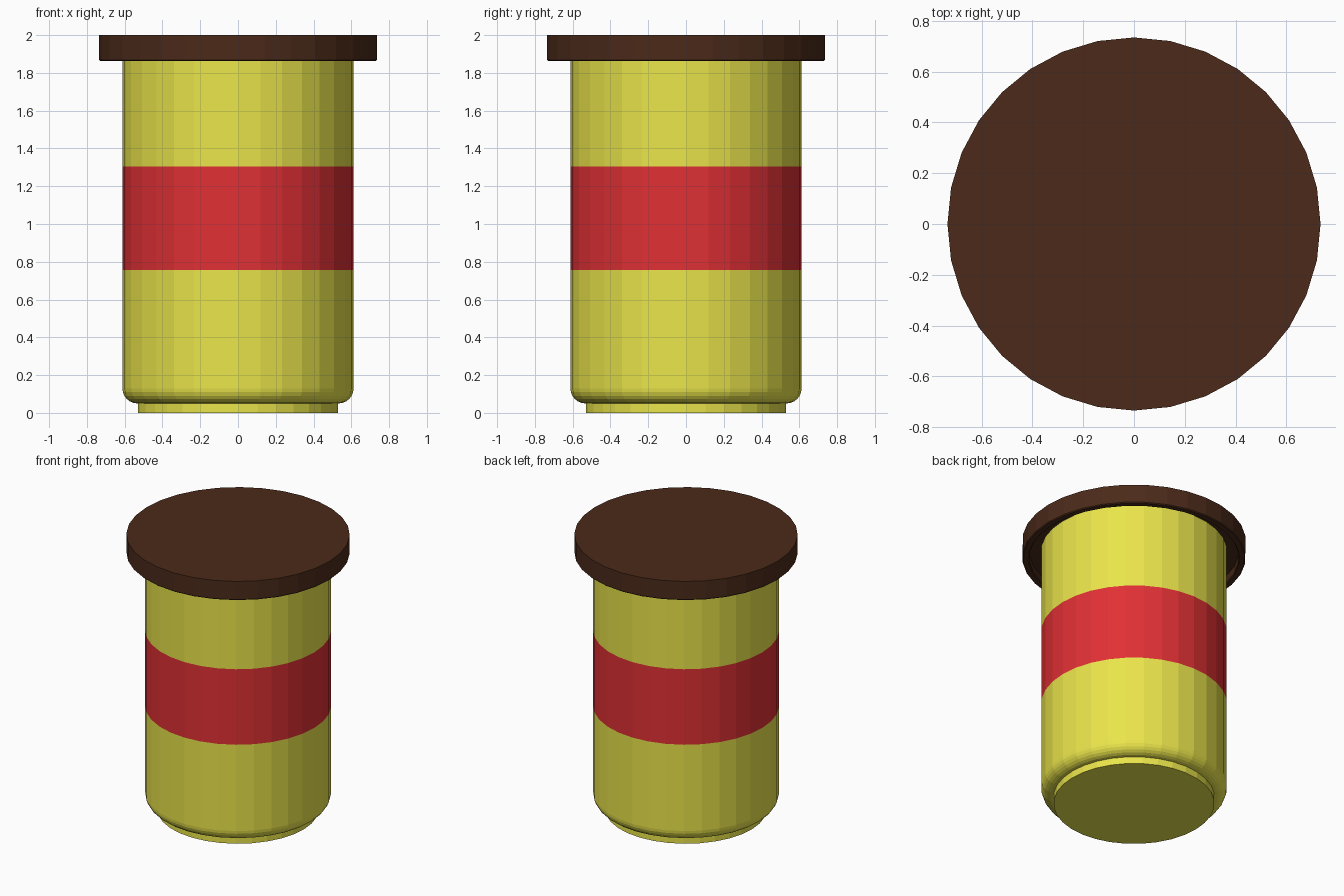
import bpy, bmesh
from math import cos, sin, pi

if "Cube" in bpy.data.objects:
    bpy.data.objects.remove(bpy.data.objects["Cube"])

SIDES = 32


def material(name, color):
    m = bpy.data.materials.new(name)
    m.diffuse_color = (*color, 1)
    m.use_nodes = True
    m.node_tree.nodes["Principled BSDF"].inputs["Base Color"].default_value = m.diffuse_color
    return m


def lathe(name, profile, mat):
    """Flat-shaded turned part; radius 0 closes the profile at the axis."""
    bm = bmesh.new()
    rings = []
    for r, z in profile:
        if r == 0:
            rings.append([bm.verts.new((0, 0, z))] * SIDES)
        else:
            rings.append([bm.verts.new((r * cos(2 * pi * i / SIDES),
                                        r * sin(2 * pi * i / SIDES), z))
                          for i in range(SIDES)])
    for a, b in zip(rings, rings[1:]):
        for i in range(SIDES):
            j = (i + 1) % SIDES
            bm.faces.new(dict.fromkeys((a[i], a[j], b[j], b[i])))
    bmesh.ops.recalc_face_normals(bm, faces=bm.faces)
    mesh = bpy.data.meshes.new(name)
    bm.to_mesh(mesh)
    bm.free()
    mesh.materials.append(mat)
    obj = bpy.data.objects.new(name, mesh)
    bpy.context.collection.objects.link(obj)
    return obj


yellow = material("yellow", (0.82, 0.78, 0.07))
red = material("red", (0.75, 0.03, 0.035))
brown = material("brown", (0.07, 0.023, 0.01))

R, FILLET = 0.612, 0.08

# Lower jar: small foot ring and rounded bottom edge
corner = [(R - FILLET + FILLET * sin(k * pi / 12),
           0.05 + FILLET * (1 - cos(k * pi / 12))) for k in range(7)]
lathe("jar_lower", [(0, 0), (0.53, 0), (0.53, 0.05)] + corner + [(R, 0.757)], yellow)

# Label band, flush with the jar wall
lathe("label_band", [(R, 0.757), (R, 1.305)], red)

# Upper jar, closed inside the lid
lathe("jar_upper", [(R, 1.305), (R, 1.925), (0, 1.925)], yellow)

# Overhanging lid with a recessed underside
lathe("lid", [(0, 2.0), (0.735, 2.0), (0.735, 1.868), (0.729, 1.862),
              (0.695, 1.862), (0.69, 1.868), (0.69, 1.92), (0, 1.92)], brown)
